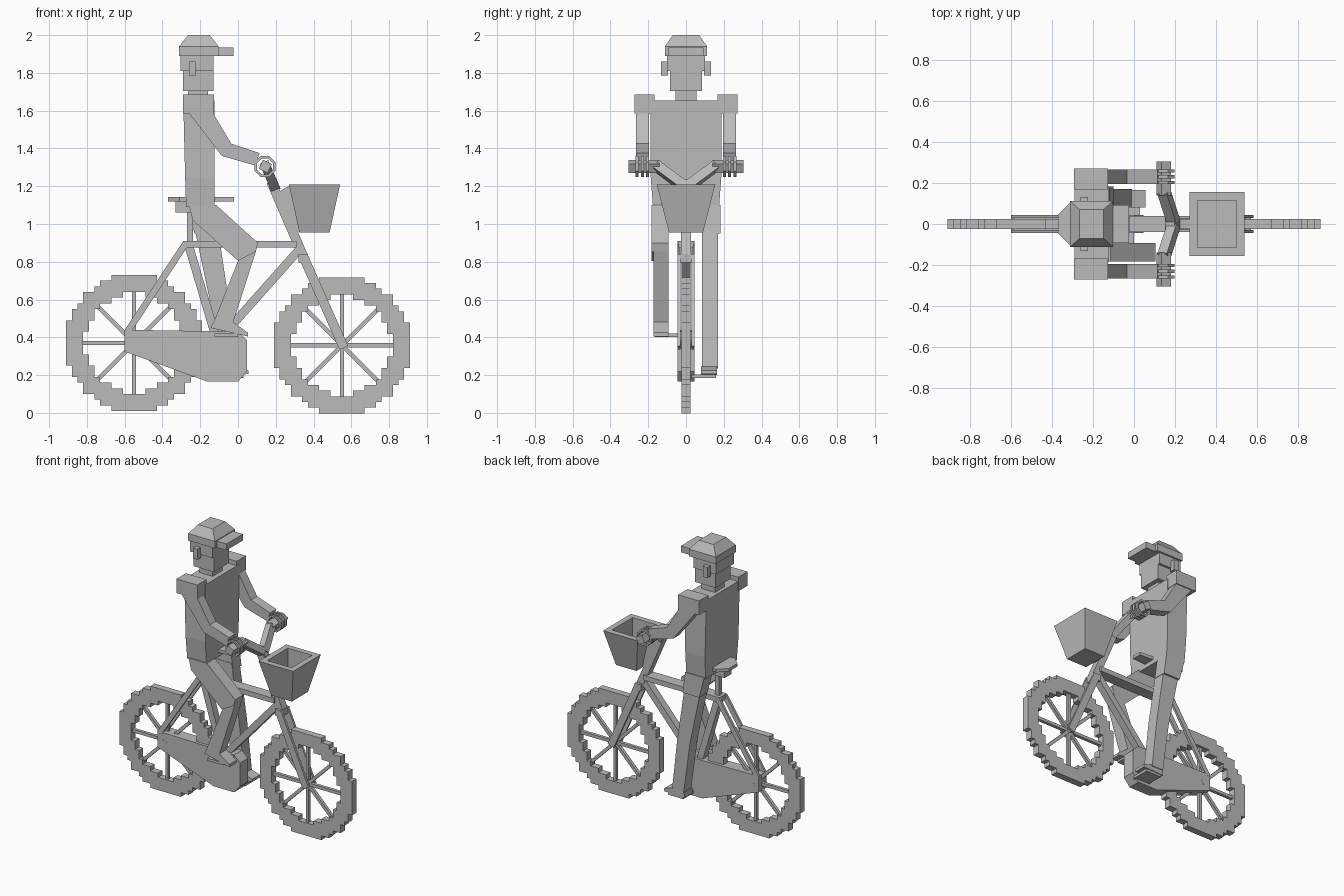
import bpy, bmesh, math
from mathutils import Vector

if "Cube" in bpy.data.objects:
    bpy.data.objects.remove(bpy.data.objects["Cube"])

grey = bpy.data.materials.new("plain_grey")
grey.use_nodes = True
grey.diffuse_color = (0.5, 0.5, 0.5, 1)
grey.node_tree.nodes["Principled BSDF"].inputs["Base Color"].default_value = (0.5, 0.5, 0.5, 1)


def finish(name, bm):
    bmesh.ops.recalc_face_normals(bm, faces=bm.faces)
    mesh = bpy.data.meshes.new(name)
    bm.to_mesh(mesh)
    bm.free()
    mesh.materials.append(grey)
    obj = bpy.data.objects.new(name, mesh)
    bpy.context.collection.objects.link(obj)
    return obj


def loft(name, *rings):
    """Skin closed rings of points and cap both ends."""
    bm = bmesh.new()
    rows = [[bm.verts.new(p) for p in ring] for ring in rings]
    n = len(rows[0])
    for a, b in zip(rows, rows[1:]):
        for i in range(n):
            j = (i + 1) % n
            bm.faces.new((a[i], a[j], b[j], b[i]))
    bm.faces.new(rows[0])
    bm.faces.new(rows[-1])
    return finish(name, bm)


def rect(x0, x1, y0, y1, z):
    return [(x0, y0, z), (x1, y0, z), (x1, y1, z), (x0, y1, z)]


def box(name, x0, x1, y0, y1, z0, z1):
    return loft(name, rect(x0, x1, y0, y1, z0), rect(x0, x1, y0, y1, z1))


def slab(name, pts, y0, y1):
    """Side profile in x and z, extruded across y."""
    return loft(name, [(x, y0, z) for x, z in pts], [(x, y1, z) for x, z in pts])


def beam(name, p, q, width, depth):
    """Square bar from p to q; depth runs across the bike."""
    p, q = Vector(p), Vector(q)
    d = (q - p).normalized()
    ref = Vector((0.5, 0, 1)) if abs(d.y) > 0.95 else Vector((0, 1, 0))
    n = d.cross(ref).normalized()
    b = n.cross(d)
    ring = [n * width / 2 * s + b * depth / 2 * t for s, t in ((1, 1), (-1, 1), (-1, -1), (1, -1))]
    return loft(name, [p + r for r in ring], [q + r for r in ring])


# Wheels: stepped rim made of square cells, plus eight spokes
def wheel(name, cx, cz, cell=0.03, half=0.024):
    def solid(i, k):
        return 8.7 < math.hypot(i + 0.5, k + 0.5) < 12.05

    bm = bmesh.new()
    cache = {}

    def vert(i, k, y):
        if (i, k, y) not in cache:
            cache[i, k, y] = bm.verts.new((cx + i * cell, y, cz + k * cell))
        return cache[i, k, y]

    for i in range(-13, 13):
        for k in range(-13, 13):
            if not solid(i, k):
                continue
            corners = [(i, k), (i + 1, k), (i + 1, k + 1), (i, k + 1)]
            for y in (-half, half):
                bm.faces.new([vert(*c, y) for c in corners])
            for e, (di, dk) in enumerate(((0, -1), (1, 0), (0, 1), (-1, 0))):
                if not solid(i + di, k + dk):
                    a, b = corners[e], corners[(e + 1) % 4]
                    bm.faces.new((vert(*a, -half), vert(*b, -half), vert(*b, half), vert(*a, half)))
    finish(name + "_rim", bm)
    for s in range(4):
        a = s * math.pi / 4
        v = Vector((math.cos(a), 0, math.sin(a))) * 0.275
        c = Vector((cx, 0, cz))
        beam(name + "_spoke", c - v, c + v, 0.022, 0.022)
    beam(name + "_axle", (cx, -0.045, cz), (cx, 0.045, cz), 0.03, 0.03)


wheel("rear_wheel", -0.55, 0.37)
wheel("front_wheel", 0.55, 0.358)

# Frame
slab("chain_guard", [(-0.6, 0.44), (-0.6, 0.325), (-0.16, 0.165), (0, 0.165),
                     (0.047, 0.22), (0.047, 0.385), (0, 0.43)], -0.044, 0.044)
beam("top_tube", (-0.29, 0, 0.893), (0.31, 0, 0.893), 0.035, 0.08)
beam("down_tube", (0.32, 0, 0.86), (-0.08, 0, 0.41), 0.045, 0.05)
beam("seat_tube", (-0.265, 0, 0.9), (-0.12, 0, 0.41), 0.045, 0.05)
beam("seat_post", (-0.255, 0, 0.88), (-0.255, 0, 1.12), 0.032, 0.032)
beam("steering_tube", (0.345, 0, 0.83), (0.175, 0, 1.225), 0.05, 0.055)
box("fork_crown", 0.32, 0.37, -0.045, 0.045, 0.795, 0.84)
for s in (-1, 1):
    beam("seat_stay", (-0.585, s * 0.037, 0.43), (-0.275, s * 0.037, 0.9), 0.035, 0.016)
    beam("fork_blade", (0.56, s * 0.037, 0.345), (0.345, s * 0.037, 0.83), 0.05, 0.016)

# Saddle
outline = [(-0.37, 0.045), (-0.31, 0.105), (-0.22, 0.09), (-0.12, 0.04), (-0.02, 0.035)]
outline += [(x, -y) for x, y in reversed(outline)]
loft("saddle", [(x, y, 1.12) for x, y in outline], [(x, y, 1.142) for x, y in outline])
box("saddle_base", -0.33, -0.24, -0.04, 0.04, 1.06, 1.12)

# Handlebar with grips
for s in (-1, 1):
    beam("handlebar", (0.195, s * 0.005, 1.195), (0.145, s * 0.16, 1.31), 0.05, 0.05)
    beam("grip", (0.145, s * 0.14, 1.305), (0.145, s * 0.305, 1.305), 0.052, 0.052)

# Basket: tapered tub with a sunken well
loft("basket", rect(0.31, 0.5, -0.115, 0.115, 1.06), rect(0.31, 0.5, -0.115, 0.115, 1.208),
     rect(0.27, 0.54, -0.155, 0.155, 1.208), rect(0.325, 0.485, -0.09, 0.09, 0.955))
slab("basket_bracket", [(0.215, 1.17), (0.275, 1.205), (0.33, 0.96), (0.3, 0.96)], -0.025, 0.025)

# Torso, head and cap
loft("torso", rect(-0.275, -0.125, -0.175, 0.175, 1.09),
     rect(-0.28, -0.125, -0.187, 0.187, 1.25), rect(-0.29, -0.125, -0.187, 0.187, 1.655))
box("neck", -0.265, -0.16, -0.055, 0.055, 1.64, 1.72)
box("jaw", -0.29, -0.13, -0.085, 0.085, 1.705, 1.81)
box("upper_head", -0.305, -0.13, -0.1, 0.1, 1.81, 1.9)
loft("cap", rect(-0.312, -0.102, -0.112, 0.112, 1.89), rect(-0.312, -0.102, -0.112, 0.112, 1.94),
     rect(-0.265, -0.15, -0.07, 0.07, 2.0))
box("cap_peak", -0.11, -0.025, -0.092, 0.092, 1.89, 1.935)

# Paired head and arm parts
arm = [(-0.27, 1.6), (-0.14, 1.6), (-0.035, 1.425), (0.115, 1.375), (0.09, 1.31), (-0.085, 1.36)]
for s in (-1, 1):
    box("ear", -0.26, -0.225, s * 0.095, s * 0.132, 1.785, 1.86)
    box("shoulder", -0.292, -0.128, s * 0.168, s * 0.272, 1.585, 1.685)
    slab("arm", arm, s * 0.195, s * 0.265)
    for f in range(3):
        y = s * (0.203 + f * 0.028)
        rings = []
        for r, dy in ((0.06, -0.008), (0.06, 0.008), (0.046, 0.008), (0.046, -0.008), (0.06, -0.008)):
            rings.append([(0.143 + r * math.cos(a), y + dy, 1.305 + r * math.sin(a))
                          for a in (math.pi / 4 * i + 0.39 for i in range(8))])
        finger = loft("finger", *rings)
        bm = bmesh.new()
        bm.from_mesh(finger.data)
        caps = [face for face in bm.faces if len(face.verts) == 8]
        bmesh.ops.delete(bm, geom=caps, context="FACES")
        bmesh.ops.remove_doubles(bm, verts=bm.verts, dist=0.0001)
        bmesh.ops.recalc_face_normals(bm, faces=bm.faces)
        bm.to_mesh(finger.data)
        bm.free()

# Right leg, bent
slab("right_thigh", [(-0.26, 1.1), (-0.115, 1.1), (0.105, 0.9), (0.095, 0.855), (0, 0.805), (-0.24, 1.02)],
     -0.182, -0.092)
slab("right_shin", [(0.105, 0.9), (0.095, 0.855), (-0.025, 0.48), (-0.125, 0.49), (0, 0.805)], -0.172, -0.092)
slab("right_foot", [(-0.145, 0.45), (-0.12, 0.5), (-0.025, 0.48), (0.052, 0.425), (0.052, 0.405)],
     -0.172, -0.092)
box("right_pedal", -0.125, 0, -0.165, -0.03, 0.402, 0.42)

# Left leg, nearly straight
slab("left_thigh", [(-0.27, 1.1), (-0.12, 1.1), (-0.1, 0.95), (-0.23, 0.95)], 0.088, 0.182)
slab("left_leg", [(-0.235, 1.0), (-0.11, 1.0), (-0.05, 0.6), (-0.01, 0.235), (-0.1, 0.235), (-0.15, 0.6)],
     0.085, 0.17)
slab("left_foot", [(-0.105, 0.2), (-0.105, 0.24), (-0.01, 0.245), (0.055, 0.225), (0.055, 0.205)], 0.08, 0.165)
box("left_pedal", -0.09, 0.03, 0.03, 0.16, 0.185, 0.203)
